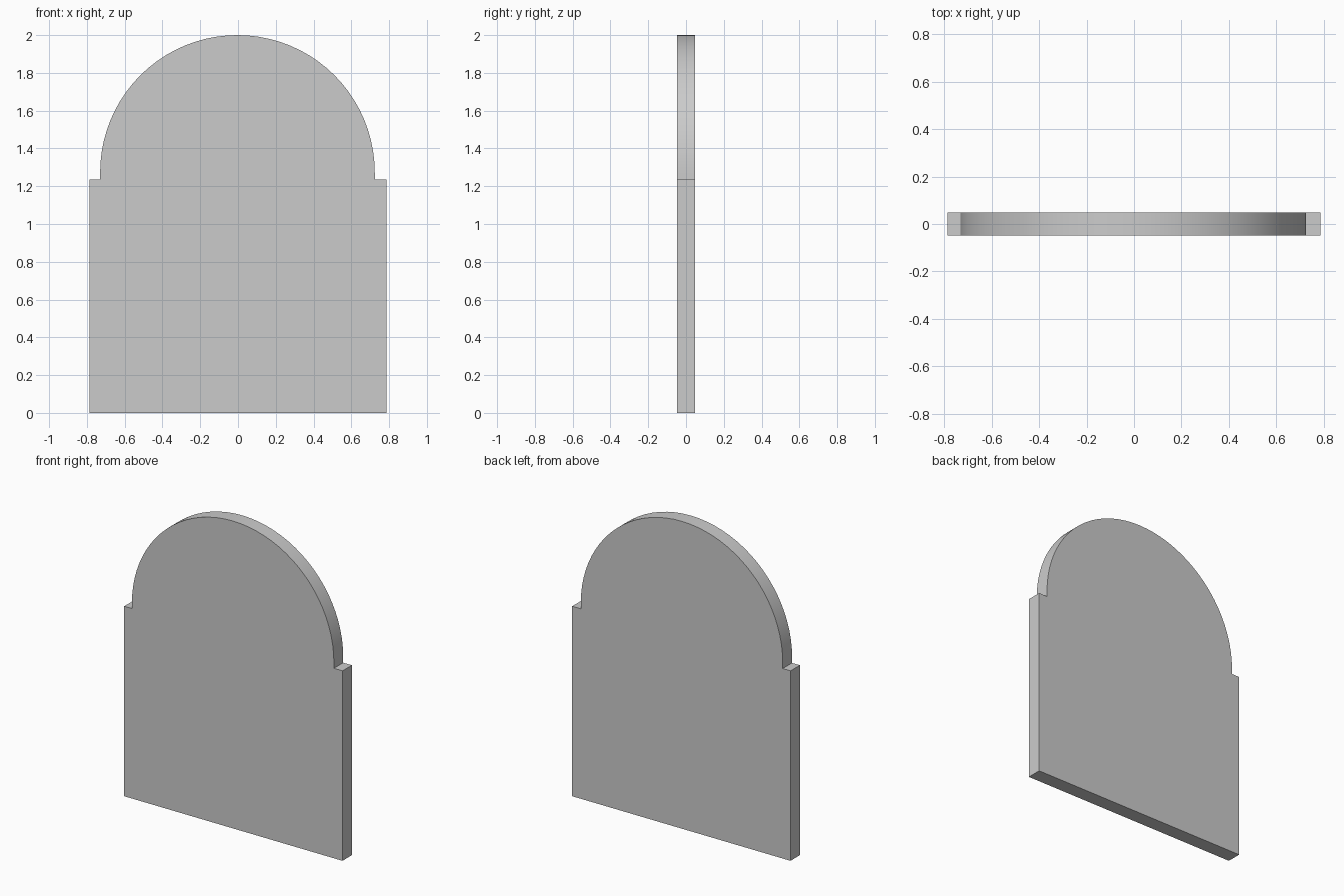
import bpy, bmesh, math

if "Cube" in bpy.data.objects:
    bpy.data.objects.remove(bpy.data.objects["Cube"])

HALF_W, SHOULDER, HALF_T = 0.786, 1.236, 0.048
R, CX = 0.727, -0.003
SPRING = 2.0 - R
SEGMENTS = 40

# outline: wide base, small shoulders, round arch
outline = [(-HALF_W, 0), (HALF_W, 0), (HALF_W, SHOULDER), (CX + R, SHOULDER)]
for i in range(SEGMENTS + 1):
    a = math.pi * i / SEGMENTS
    outline.append((CX + R * math.cos(a), SPRING + R * math.sin(a)))
outline += [(CX - R, SHOULDER), (-HALF_W, SHOULDER)]

# extrude the outline through the thickness
bm = bmesh.new()
face = bm.faces.new([bm.verts.new((x, -HALF_T, z)) for x, z in outline])
res = bmesh.ops.extrude_face_region(bm, geom=[face], use_keep_orig=True)
new_verts = [g for g in res["geom"] if isinstance(g, bmesh.types.BMVert)]
bmesh.ops.translate(bm, verts=new_verts, vec=(0, 2 * HALF_T, 0))
bmesh.ops.recalc_face_normals(bm, faces=bm.faces)

mesh = bpy.data.meshes.new("arched_panel")
bm.to_mesh(mesh)
bm.free()
panel = bpy.data.objects.new("arched_panel", mesh)
bpy.context.collection.objects.link(panel)

# smooth arch, crisp edges
bpy.context.view_layer.objects.active = panel
panel.select_set(True)
bpy.ops.object.shade_smooth_by_angle(angle=math.radians(30))
